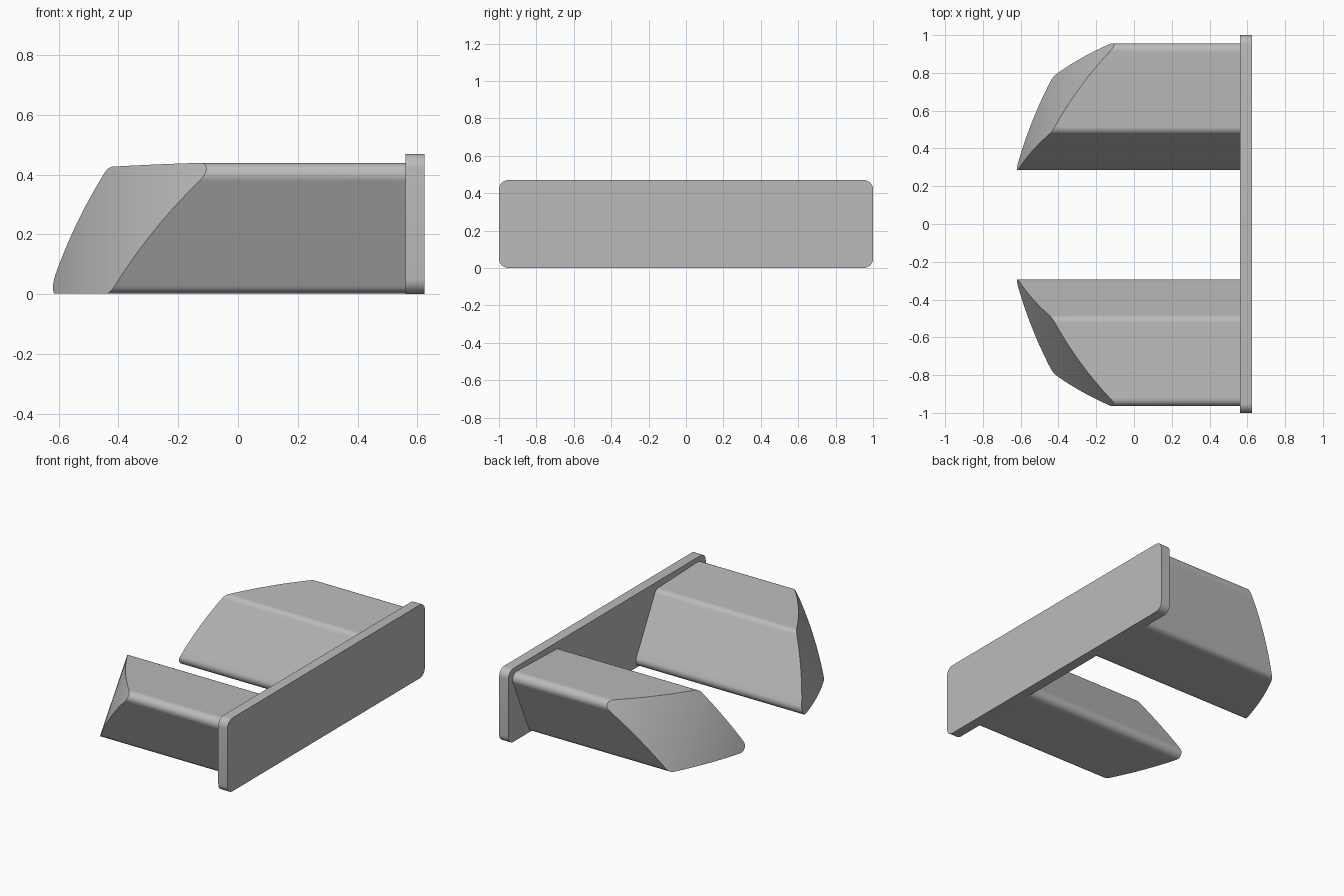
import bpy, bmesh, math
from mathutils import Vector

if "Cube" in bpy.data.objects:
    bpy.data.objects.remove(bpy.data.objects["Cube"], do_unlink=True)

grey = bpy.data.materials.new("plain_grey")
grey.use_nodes = True
colour = (0.5, 0.5, 0.5, 1)
grey.diffuse_color = colour
grey.node_tree.nodes["Principled BSDF"].inputs["Base Color"].default_value = colour

BACK, FRONT = 0.56, 0.625  # plate faces along x


def rounded(corners, radius, steps=8):
    """Round every corner of a convex (y, z) outline with a true arc."""
    points = []
    for i, corner in enumerate(corners):
        c = Vector(corner)
        a = (Vector(corners[i - 1]) - c).normalized()
        b = (Vector(corners[(i + 1) % len(corners)]) - c).normalized()
        half = a.angle(b) / 2
        centre = c + (a + b).normalized() * radius / math.sin(half)
        start = c + a * radius / math.tan(half) - centre
        end = c + b * radius / math.tan(half) - centre
        sweep = math.pi - 2 * half
        for k in range(steps + 1):
            t = k / steps
            arm = (start * math.sin((1 - t) * sweep) + end * math.sin(t * sweep)) / math.sin(sweep)
            points.append(centre + arm)
    return points


def outline_face(outline, x):
    bm = bmesh.new()
    bm.faces.new([bm.verts.new((x, p.x, p.y)) for p in outline])
    return bm


def extrude(bm, dx):
    result = bmesh.ops.extrude_face_region(bm, geom=bm.faces[:], use_keep_orig=True)
    moved = [g for g in result["geom"] if isinstance(g, bmesh.types.BMVert)]
    bmesh.ops.translate(bm, verts=moved, vec=(dx, 0, 0))
    return moved


def finish(bm, name):
    bmesh.ops.recalc_face_normals(bm, faces=bm.faces[:])
    mesh = bpy.data.meshes.new(name)
    bm.to_mesh(mesh)
    bm.free()
    mesh.materials.append(grey)
    obj = bpy.data.objects.new(name, mesh)
    bpy.context.collection.objects.link(obj)
    bpy.ops.object.select_all(action="DESELECT")
    obj.select_set(True)
    bpy.context.view_layer.objects.active = obj
    bpy.ops.object.shade_smooth_by_angle(angle=math.radians(25))


# Mounting plate with rounded corners
bm = outline_face(rounded([(-1, 0), (1, 0), (1, 0.47), (-1, 0.47)], 0.05), BACK)
extrude(bm, FRONT - BACK)
finish(bm, "mounting_plate")

# Leaning arms, each ending in a slanted cylindrical cut
SLANT = Vector((0, 0.832, 0.555))
ARC_S, ARC_X, ARC_R = -0.304, 1.055, 1.766
section = rounded([(0.26, 0.002), (0.785, 0.002), (0.985, 0.442), (0.492, 0.426)], 0.042)


def build_arm(name, side):
    bm = outline_face(section, BACK)
    # strips across the section, so the curved end is made of flat bands
    for k in range(1, 30):
        bmesh.ops.bisect_plane(bm, geom=bm.verts[:] + bm.edges[:] + bm.faces[:],
                               plane_co=SLANT * (0.22 + 0.028 * k), plane_no=SLANT)
    for v in extrude(bm, -1):
        s = SLANT.dot(v.co)
        v.co.x = ARC_X - math.sqrt(ARC_R ** 2 - (s - ARC_S) ** 2)
    for v in bm.verts:
        v.co.y = side * v.co.y - 0.004
    finish(bm, name)


build_arm("left_arm", 1)
build_arm("right_arm", -1)
